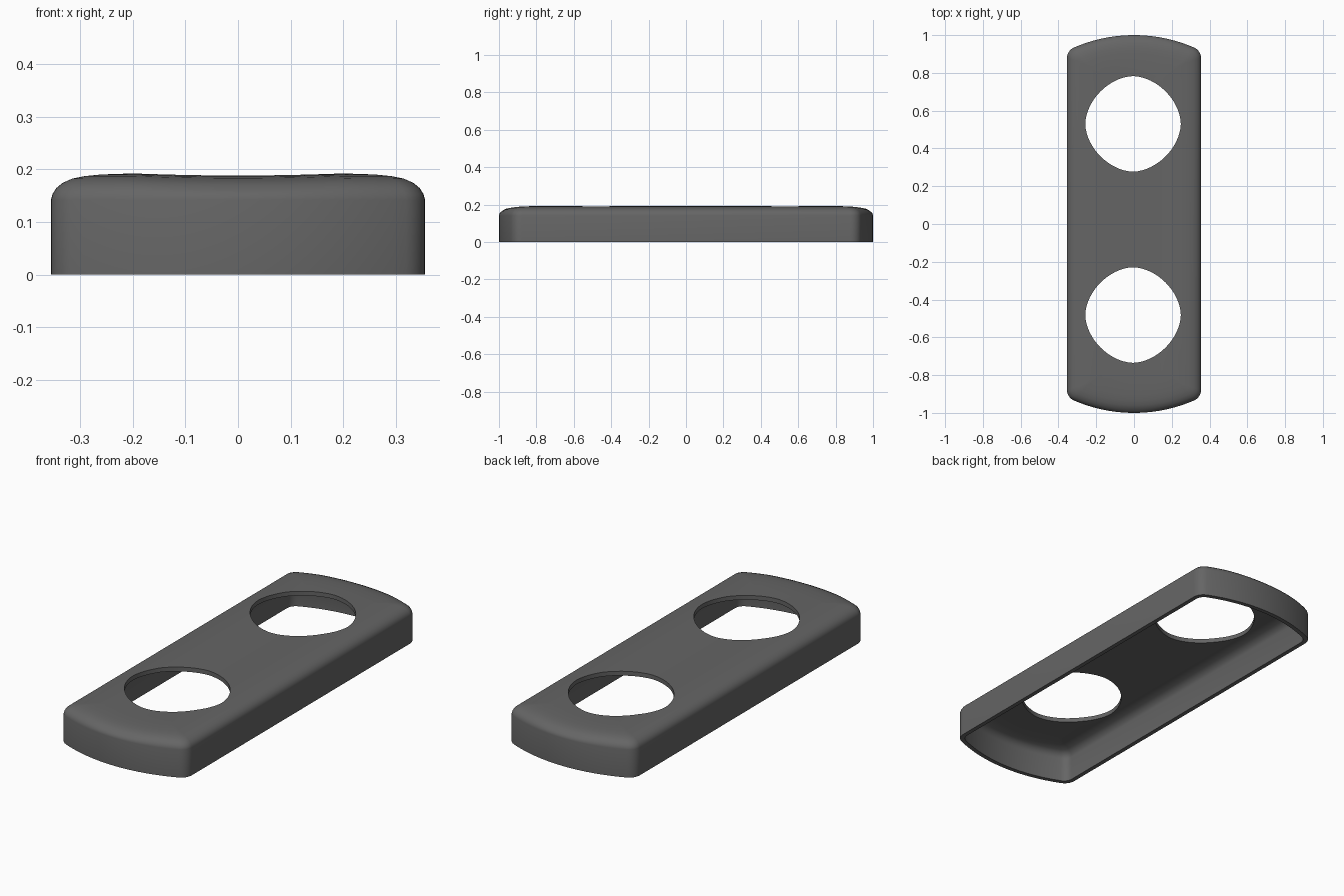
import bpy, bmesh
from math import sin, cos, atan2, sqrt, pi, radians

if "Cube" in bpy.data.objects:
    bpy.data.objects.remove(bpy.data.objects["Cube"])

WALL = 0.022


def outline(d):
    """Plate outline inset by d: straight sides, bowed ends, rounded corners."""
    w, R = 0.355 - d, 0.80 - d
    r = max(0.06 - 0.5 * d, 0.012)
    cx = w - r
    cy = 0.2 + sqrt((R - r) ** 2 - cx ** 2)
    a = atan2(cy - 0.2, cx)
    half = [(cx + r * cos(a * i / 6), cy + r * sin(a * i / 6)) for i in range(6)]
    half += [(R * cos(t), 0.2 + R * sin(t))
             for t in (a + (pi - 2 * a) * i / 24 for i in range(13))]
    half[-1] = (0.0, 0.2 + R)
    end = half + [(-x, y) for x, y in reversed(half[:-1])]
    return end + [(-x, -y) for x, y in end]


def top_z(x, z):
    """Shallow lengthwise dip along the middle of the top."""
    return z - 0.004 * max(0, 1 - (x / 0.2) ** 2) if z > 0.16 else z


# Section as (inset, height), from the middle of the top down to the rim
outer = [(0.335, 0.192), (0.295, 0.192), (0.255, 0.192), (0.205, 0.192),
         (0.155, 0.192), (0.095, 0.190), (0.065, 0.187), (0.040, 0.182),
         (0.022, 0.174), (0.010, 0.164), (0.003, 0.153), (0, 0.142), (0, 0)]
inner = [(WALL, 0), (WALL, 0.125), (0.030, 0.145), (0.05, 0.159),
         (0.095, 0.168), (0.155, 0.170), (0.205, 0.170), (0.255, 0.170),
         (0.295, 0.170), (0.335, 0.170)]

# Hollow cover lofted through the rings
bm = bmesh.new()
rings = [[bm.verts.new((x, y, top_z(x, z))) for x, y in outline(d)]
         for d, z in outer + inner]
for a, b in zip(rings, rings[1:]):
    n = len(a)
    for i in range(n):
        j = (i + 1) % n
        bm.faces.new((a[i], b[i], b[j], a[j]))
bm.faces.new(rings[0])
bm.faces.new(rings[-1][::-1])
bmesh.ops.recalc_face_normals(bm, faces=bm.faces)
mesh = bpy.data.meshes.new("cover_plate")
bm.to_mesh(mesh)
bm.free()
cover = bpy.data.objects.new("cover_plate", mesh)
bpy.context.collection.objects.link(cover)

# Dark plastic
dark = bpy.data.materials.new("dark_plastic")
dark.diffuse_color = (0.13, 0.13, 0.13, 1)
dark.use_nodes = True
dark.node_tree.nodes["Principled BSDF"].inputs["Base Color"].default_value = dark.diffuse_color
mesh.materials.append(dark)

# Two openings, round but slightly pointed along x and y
P = 1.8
for name, y in (("back_hole_cutter", 0.53), ("front_hole_cutter", -0.482)):
    bpy.ops.mesh.primitive_cylinder_add(vertices=64, radius=0.253, depth=0.2,
                                        location=(-0.005, y, 0.2))
    cutter = bpy.context.object
    cutter.name = name
    cutter.hide_render = True
    cutter.data.materials.append(dark)
    for v in cutter.data.vertices:
        k = (abs(v.co.x / 0.253) ** P + abs(v.co.y / 0.253) ** P) ** (-1 / P)
        v.co.x *= k
        v.co.y *= k
    bpy.ops.object.select_all(action='DESELECT')
    cover.select_set(True)
    bpy.context.view_layer.objects.active = cover
    mod = cover.modifiers.new("opening", 'BOOLEAN')
    mod.operation = 'DIFFERENCE'
    mod.solver = 'EXACT'
    mod.object = cutter
    bpy.ops.object.modifier_apply(modifier=mod.name)
    bpy.data.objects.remove(cutter)

bpy.ops.object.shade_smooth_by_angle(angle=radians(35))
